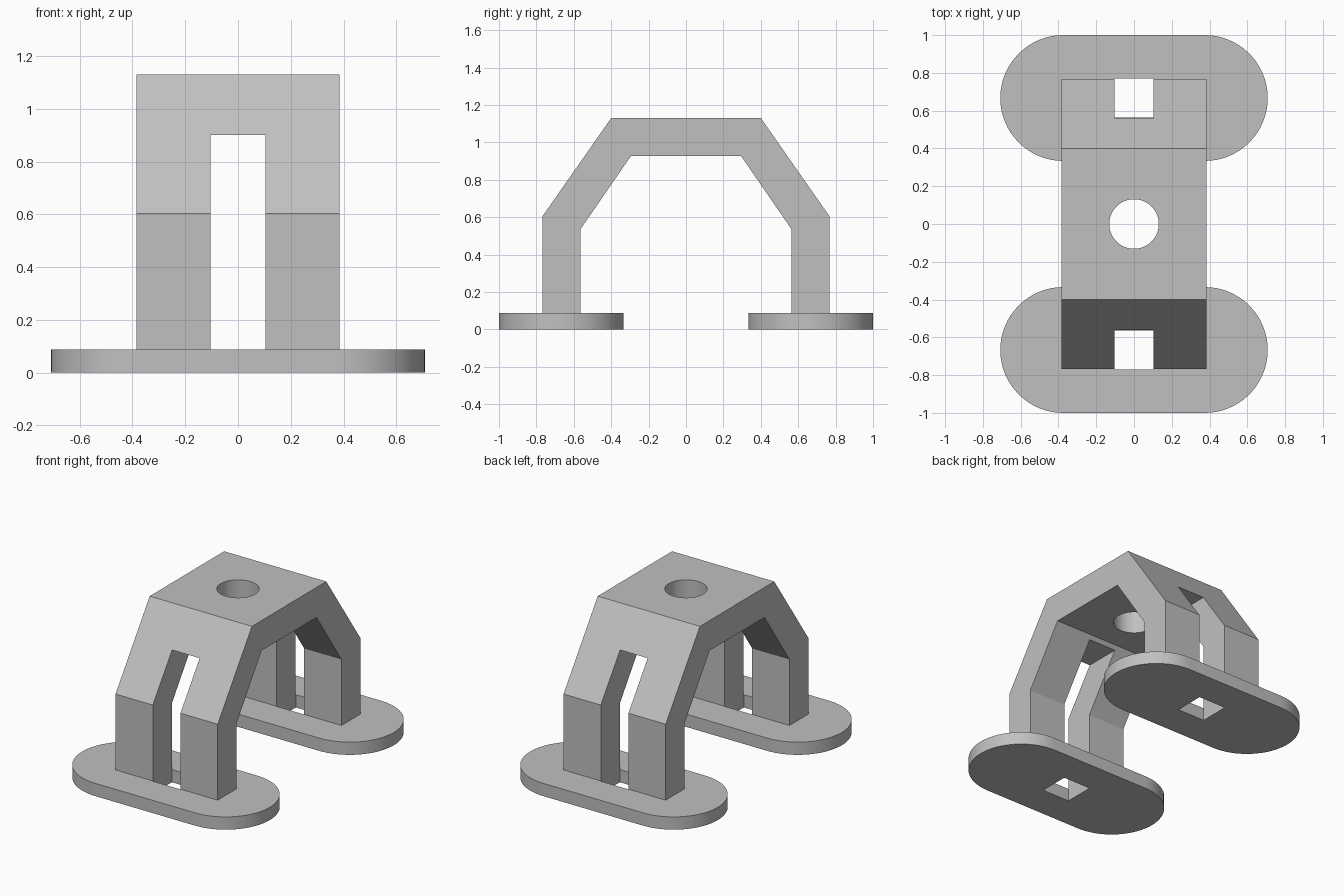
import bpy, bmesh, math
from mathutils import Matrix, Vector

cube = bpy.data.objects.get("Cube")
if cube:
    bpy.data.objects.remove(cube, do_unlink=True)

GREY = (0.53, 0.53, 0.53, 1)
mat = bpy.data.materials.new("plain grey")
mat.use_nodes = True
mat.diffuse_color = GREY
mat.node_tree.nodes["Principled BSDF"].inputs["Base Color"].default_value = GREY

HALF_W = 0.385     # half width of the arch
SLOT = 0.104       # half width of the slots and foot holes
FOOT_Y = 0.667     # foot centre
FOOT_R = 0.333     # foot end radius
FOOT_H = 0.087     # foot thickness


def prism(name, outline, direction):
    """Extrude a closed 3D outline along a direction."""
    bm = bmesh.new()
    face = bm.faces.new([bm.verts.new(p) for p in outline])
    out = bmesh.ops.extrude_face_region(bm, geom=[face])
    moved = [v for v in out["geom"] if isinstance(v, bmesh.types.BMVert)]
    bmesh.ops.translate(bm, verts=moved, vec=Vector(direction))
    bmesh.ops.recalc_face_normals(bm, faces=bm.faces)
    mesh = bpy.data.meshes.new(name)
    bm.to_mesh(mesh)
    bm.free()
    obj = bpy.data.objects.new(name, mesh)
    bpy.context.collection.objects.link(obj)
    mesh.materials.append(mat)
    return obj


def box(name, y0, y1, z0, z1):
    outline = [(-SLOT, y0, z0), (SLOT, y0, z0), (SLOT, y1, z0), (-SLOT, y1, z0)]
    return prism(name, outline, (0, 0, z1 - z0))


def activate(obj):
    bpy.ops.object.select_all(action='DESELECT')
    obj.select_set(True)
    bpy.context.view_layer.objects.active = obj


def cut(obj, cutter):
    """Subtract the cutter, then discard it."""
    cutter.hide_render = True
    mod = obj.modifiers.new("cut", 'BOOLEAN')
    mod.operation, mod.solver, mod.object = 'DIFFERENCE', 'EXACT', cutter
    activate(obj)
    bpy.ops.object.modifier_apply(modifier=mod.name)
    bpy.data.objects.remove(cutter, do_unlink=True)


def shade(obj):
    activate(obj)
    bpy.ops.object.shade_smooth_by_angle(angle=math.radians(30))


# Arch: angular bridge profile swept across its width
outer = [(-0.768, FOOT_H), (-0.768, 0.604), (-0.4, 1.13)]
inner = [(-0.295, 0.926), (-0.564, 0.536), (-0.564, FOOT_H)]
mirror = lambda pts: [(-y, z) for y, z in reversed(pts)]
profile = outer + mirror(outer) + mirror(inner) + inner
arch = prism("arch", [(-HALF_W, y, z) for y, z in profile], (2 * HALF_W, 0, 0))

# Slot through both legs, and round hole through the top
cut(arch, box("slot_cutter", -1.1, 1.1, -0.1, 0.9))
ring = [(0.131 * math.cos(a), 0.131 * math.sin(a), 0.8)
        for a in (math.tau * i / 64 for i in range(64))]
cut(arch, prism("hole_cutter", ring, (0, 0, 0.5)))
shade(arch)

# Feet: rounded plates with a square hole
for name, side in (("front_foot", -1), ("back_foot", 1)):
    cy, n = side * FOOT_Y, 32
    outline = []
    for end in (1, -1):
        for i in range(n + 1):
            a = math.pi * (i / n - 0.5)
            outline.append((end * (0.375 + FOOT_R * math.cos(a)),
                            cy + end * FOOT_R * math.sin(a), 0))
    foot = prism(name, outline, (0, 0, FOOT_H))
    cut(foot, box("foot_cutter", cy - SLOT, cy + SLOT, -0.1, 0.2))
    shade(foot)
